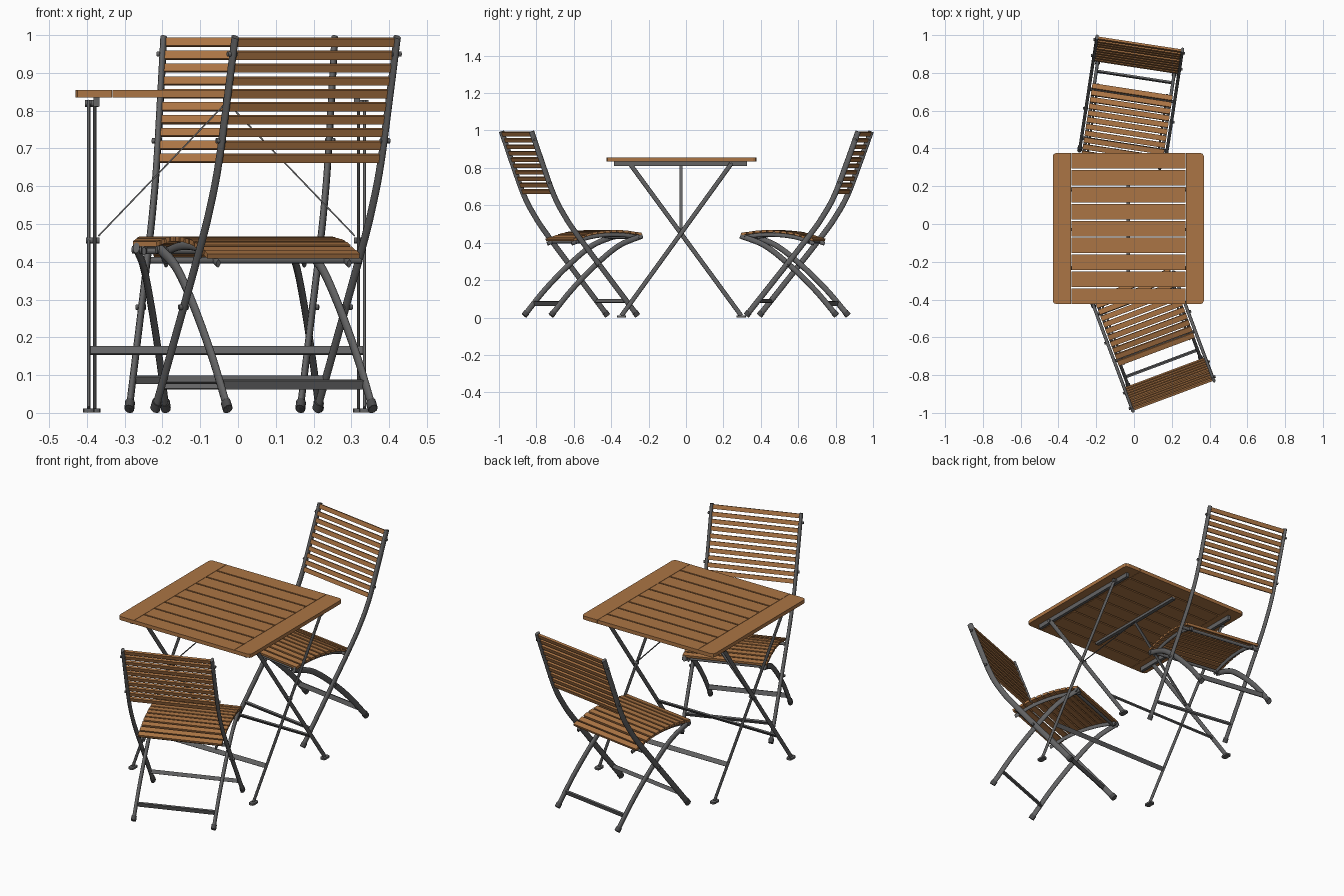
import bpy, bmesh, math
from mathutils import Matrix, Vector

if "Cube" in bpy.data.objects:
    bpy.data.objects.remove(bpy.data.objects["Cube"])


def material(name, rgb):
    m = bpy.data.materials.new(name)
    m.use_nodes = True
    m.diffuse_color = (*rgb, 1)
    m.node_tree.nodes["Principled BSDF"].inputs["Base Color"].default_value = (*rgb, 1)
    return m


WOOD = material("warm wood", (0.41, 0.177, 0.058))
METAL = material("grey metal", (0.125, 0.125, 0.127))
DARK = material("dark caps", (0.07, 0.07, 0.072))


def finish(name, bm, mat):
    bmesh.ops.recalc_face_normals(bm, faces=bm.faces)
    me = bpy.data.meshes.new(name)
    bm.to_mesh(me)
    bm.free()
    me.materials.append(mat)
    ob = bpy.data.objects.new(name, me)
    bpy.context.collection.objects.link(ob)
    return ob


def box(name, size, loc, mat, tilt=0, axis='X', bevel=0, side=0):
    """Box with optional tilt; upright edges can be rounded, on one x side only if given."""
    bm = bmesh.new()
    bmesh.ops.create_cube(bm, size=1, matrix=Matrix.Diagonal((*size, 1)))
    if bevel:
        edges = [e for e in bm.edges if abs(e.verts[0].co.z - e.verts[1].co.z) > size[2] / 2
                 and e.verts[0].co.x * side >= 0]
        bmesh.ops.bevel(bm, geom=edges, offset=bevel, segments=2, profile=0.5, affect='EDGES')
    bm.transform(Matrix.Translation(loc) @ Matrix.Rotation(tilt, 4, axis))
    return finish(name, bm, mat)


def knob(name, x, y, z, length, radius, mat=METAL):
    """Bolt head or rod lying along x."""
    bm = bmesh.new()
    bmesh.ops.create_cone(bm, cap_ends=True, segments=12, radius1=radius, radius2=radius, depth=length)
    bm.transform(Matrix.Translation((x, y, z)) @ Matrix.Rotation(math.pi / 2, 4, 'Y'))
    return finish(name, bm, mat)


def smooth_path(pts, steps=6):
    """Catmull-Rom curve through (y, z) points."""
    p = [Vector(q) for q in pts]
    p = [2 * p[0] - p[1]] + p + [2 * p[-1] - p[-2]]
    out = []
    for a, b, c, d in zip(p, p[1:], p[2:], p[3:]):
        for i in range(steps):
            t = i / steps
            out.append(0.5 * (2 * b + (c - a) * t + (2 * a - 5 * b + 4 * c - d) * t * t
                              + (3 * b - a - 3 * c + d) * t ** 3))
    return out + [p[-2]]


def bar(name, x, path, half_x, half_d, mat=METAL, sides=10):
    """Oval tube swept along a path in the plane of constant x."""
    bm = bmesh.new()
    rings = []
    for i, q in enumerate(path):
        t = (path[min(i + 1, len(path) - 1)] - path[max(i - 1, 0)]).normalized()
        ring = []
        for k in range(sides):
            a = 2 * math.pi * (k + 0.5) / sides
            o = half_d * math.sin(a)
            ring.append(bm.verts.new((x + half_x * math.cos(a), q.x - t.y * o, q.y + t.x * o)))
        rings.append(ring)
    for r, s in zip(rings, rings[1:]):
        for k in range(sides):
            bm.faces.new((r[k], r[(k + 1) % sides], s[(k + 1) % sides], s[k]))
    bm.faces.new(rings[0])
    bm.faces.new(rings[-1])
    for f in bm.faces:
        f.smooth = len(f.verts) == 4
    return finish(name, bm, mat)


def at_height(path, z):
    """Depth of a path at a height."""
    return min(path, key=lambda q: abs(q.y - z)).x


# ---------- chair, facing -y, backrest top at the origin ----------
post = smooth_path([(0, 0.995), (-0.06, 0.83), (-0.125, 0.66), (-0.185, 0.55),
                    (-0.278, 0.42), (-0.605, 0.010)], 16)
leg = smooth_path([(-0.64, 0.437), (-0.51, 0.385), (-0.38, 0.285), (-0.24, 0.15), (-0.12, 0.010)], 8)
seat = smooth_path([(-0.635, 0.446), (-0.54, 0.459), (-0.44, 0.459), (-0.34, 0.445), (-0.245, 0.413)], 10)
POST_X, LEG_X = 0.229, 0.205
chair = []
for side, s in (("left", 1), ("right", -1)):
    chair += [bar(side + "_back_post", s * POST_X, post, 0.009, 0.015),
              bar(side + "_curved_leg", s * LEG_X, leg, 0.009, 0.015),
              bar(side + "_seat_rail", s * 0.185, [q - Vector((0, 0.018)) for q in seat], 0.006, 0.011)]
    # rubber feet
    for label, x, path in (("post", POST_X, post), ("leg", LEG_X, leg)):
        d = (path[-2] - path[-1]).normalized()
        chair.append(bar(f"{side}_{label}_foot", s * x, [path[-1], path[-1] + d * 0.024], 0.013, 0.017, DARK))
    # bolts
    for z in (0.95, 0.72, 0.28):
        chair.append(knob(side + "_bolt", s * (POST_X + 0.003), at_height(post, z), z, 0.026, 0.007))
    chair.append(knob(side + "_seat_bolt", s * LEG_X, -0.625, 0.432, 0.026, 0.010))

# backrest slats
for i in range(10):
    z = 0.981 - i * 0.0341
    chair.append(box("back_slat", (0.445, 0.012, 0.022), (0, at_height(post, z) - 0.002, z), WOOD, -0.35))
# seat slats follow the curved seat
for i in range(11):
    y = -0.62 + i * 0.036
    k = min(range(len(seat) - 1), key=lambda n: abs(seat[n].x - y))
    step = seat[k + 1] - seat[k]
    chair.append(box("seat_slat", (0.43, 0.028, 0.013), (0, y, seat[k].y), WOOD, math.atan2(step.y, step.x)))
# cross bars
chair += [box("rear_foot_bar", (2 * LEG_X, 0.01, 0.024), (0, at_height(leg, 0.075), 0.075), METAL, -0.3),
          box("front_foot_bar", (2 * POST_X, 0.01, 0.02), (0, at_height(post, 0.088), 0.088), METAL, 0.5),
          knob("seat_rear_rod", 0, -0.277, 0.404, 2 * POST_X, 0.009),
          knob("seat_front_rod", 0, -0.615, 0.428, 2 * LEG_X, 0.008)]

# place the two chairs
places = [("rear", (0.030, 0.955), -8.7), ("front", (0.207, -0.906), 200.5)]
for ob in chair:
    base = ob.name
    for n, (label, (x, y), angle) in enumerate(places):
        o = ob if n == 0 else ob.copy()
        if n:
            bpy.context.collection.objects.link(o)
        o.matrix_world = Matrix.Translation((x, y, 0)) @ Matrix.Rotation(math.radians(angle), 4, 'Z')
        o.name = f"{label}_chair_{base}"

# ---------- table ----------
CX, CY, TOP = -0.03, -0.024, 0.845
for s in (-1, 1):
    box("table_end_board", (0.096, 0.80, 0.02), (CX + s * 0.352, CY, TOP), WOOD, bevel=0.018, side=s)
for i in range(9):
    box("table_slat", (0.604, 0.082, 0.02), (CX, CY + (i - 4) * 0.0897, TOP), WOOD)
# rails below the top
for s in (-1, 1):
    box("table_rail", (0.016, 0.71, 0.024), (CX + s * 0.345, CY - 0.006, 0.823), METAL)
box("table_centre_rail", (0.02, 0.62, 0.014), (CX, CY, 0.828), METAL)

# crossed leg frames, one nested inside the other
for label, half, y0, y1 in (("outer", 0.365, -0.345, 0.242), ("inner", 0.349, 0.295, -0.300)):
    foot, head = Vector((y0, 0.01)), Vector((y1, 0.822))
    for s in (-1, 1):
        x = CX + s * half
        bar(label + "_table_leg", x, [foot, head], 0.0045, 0.012)
        box(label + "_table_foot", (0.030, 0.05, 0.010), (x, y0, 0.006), METAL, bevel=0.01)
        knob(label + "_leg_bolt", x, y1, 0.819, 0.020, 0.009)
    y = foot.lerp(head, 0.19).x
    box(label + "_table_stretcher", (2 * half, 0.008, 0.024), (CX, y, 0.165), METAL,
        math.atan2(y0 - y1, 0.812))

# pivots and slim diagonal braces to the centre rail
for s in (-1, 1):
    knob("table_pivot", CX + s * 0.355, -0.026, 0.456, 0.036, 0.008)
    box("table_brace", (0.004, 0.016, 0.49), (CX + s * 0.170, -0.028, 0.645), METAL,
        -s * math.atan2(0.34, 0.355), axis='Y')
